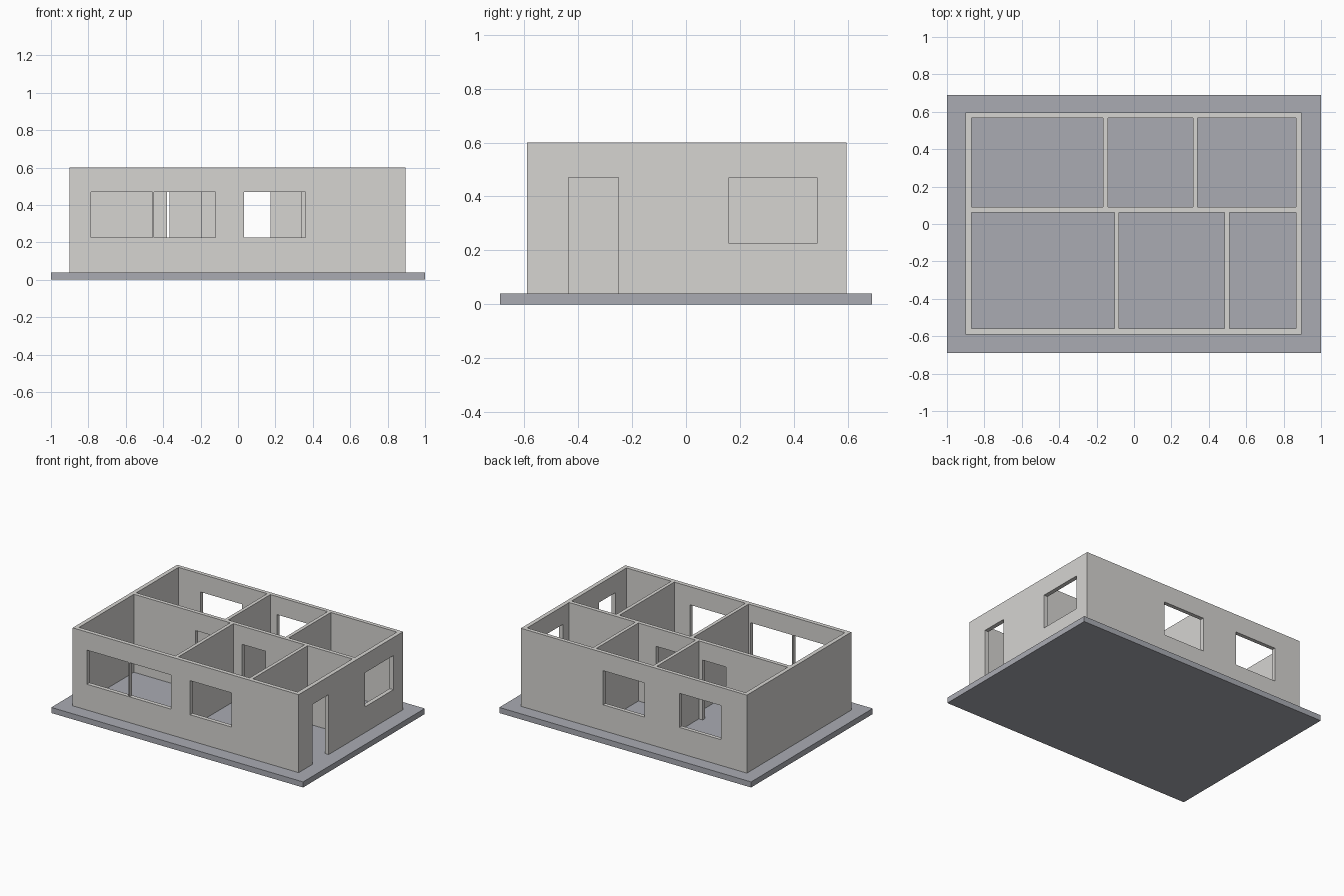
import bpy, bmesh
from mathutils import Matrix, Vector

if "Cube" in bpy.data.objects:
    bpy.data.objects.remove(bpy.data.objects["Cube"])


def boxes(name, bounds, material=None):
    """One object made of axis-aligned boxes (x0, x1, y0, y1, z0, z1)."""
    bm = bmesh.new()
    for x0, x1, y0, y1, z0, z1 in bounds:
        centre = Vector((x0 + x1, y0 + y1, z0 + z1)) / 2
        size = Matrix.Diagonal((x1 - x0, y1 - y0, z1 - z0, 1))
        bmesh.ops.create_cube(bm, size=1, matrix=Matrix.Translation(centre) @ size)
    mesh = bpy.data.meshes.new(name)
    bm.to_mesh(mesh)
    bm.free()
    obj = bpy.data.objects.new(name, mesh)
    bpy.context.collection.objects.link(obj)
    if material:
        mesh.materials.append(material)
    return obj


def colour(name, rgb):
    mat = bpy.data.materials.new(name)
    mat.diffuse_color = (*rgb, 1)
    mat.use_nodes = True
    mat.node_tree.nodes["Principled BSDF"].inputs["Base Color"].default_value = mat.diffuse_color
    return mat


def cut(obj, cutter):
    """Subtract the cutter, then remove it."""
    mod = obj.modifiers.new("cut", 'BOOLEAN')
    mod.operation = 'DIFFERENCE'
    mod.solver = 'EXACT'
    mod.object = cutter
    cutter.hide_render = True
    bpy.context.view_layer.objects.active = obj
    bpy.ops.object.modifier_apply(modifier=mod.name)
    bpy.data.objects.remove(cutter)


FLOOR, TOP = 0.04, 0.60
SILL, HEAD = 0.225, 0.47

# Ground slab
boxes("floor_slab", [(-1, 1, -0.69, 0.69, 0, FLOOR)], colour("slab_grey", (0.40, 0.41, 0.45)))

# Wall block
walls = boxes("walls", [(-0.90, 0.895, -0.59, 0.595, FLOOR, TOP)],
              colour("wall_plaster", (0.67, 0.66, 0.64)))

# Six rooms in two rows
back_row = [(-0.87, -0.165), (-0.14, 0.315), (0.34, 0.865)]
front_row = [(-0.87, -0.105), (-0.08, 0.485), (0.51, 0.865)]
rooms = [(a, b, 0.09, 0.567, -0.1, 0.8) for a, b in back_row]
rooms += [(a, b, -0.56, 0.062, -0.1, 0.8) for a, b in front_row]
cut(walls, boxes("room_cutter", rooms))

# Windows: front (a divided pair plus one), back, and right side
openings = [(a, b, -0.65, -0.52, SILL, HEAD)
            for a, b in [(-0.786, -0.458), (-0.448, -0.12), (0.033, 0.36)]]
openings += [(a, b, 0.53, 0.65, SILL, HEAD) for a, b in [(-0.693, -0.365), (-0.087, 0.241)]]
openings.append((0.83, 0.95, 0.16, 0.485, SILL, HEAD))

# Doors: entrance on the right side, three through the middle wall
openings.append((0.83, 0.95, -0.435, -0.25, -0.1, HEAD))
openings += [(a, b, 0.075 - 0.03, 0.075 + 0.03, -0.1, HEAD)
             for a, b in [(-0.38, -0.195), (-0.01, 0.175), (0.341, 0.484)]]
cut(walls, boxes("opening_cutter", openings))
